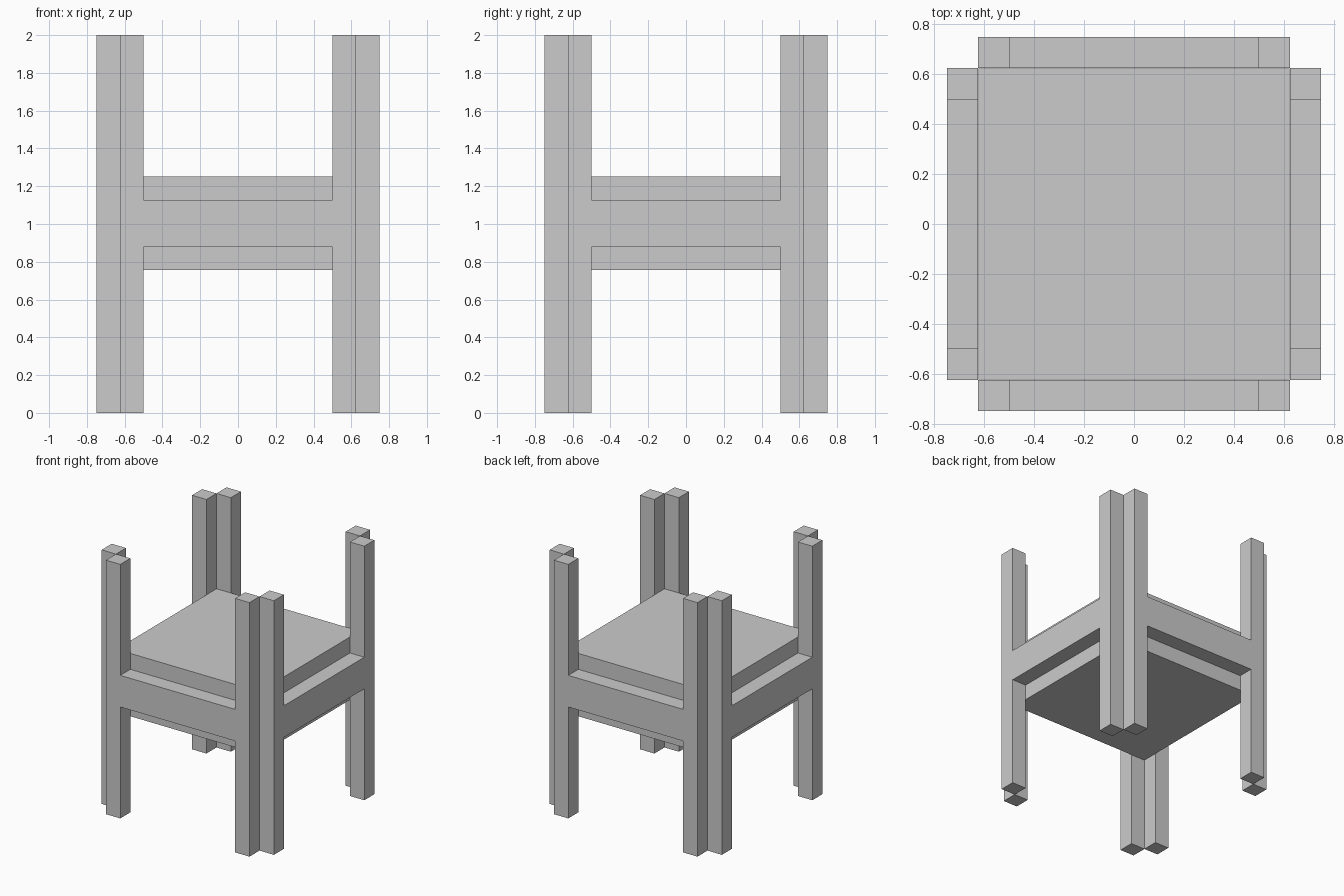
import bpy, bmesh, math
from mathutils import Matrix, Vector

if "Cube" in bpy.data.objects:
    bpy.data.objects.remove(bpy.data.objects["Cube"])

grey = bpy.data.materials.new("light grey")
grey.diffuse_color = (0.6, 0.6, 0.6, 1)
grey.use_nodes = True
grey.node_tree.nodes["Principled BSDF"].inputs["Base Color"].default_value = grey.diffuse_color


def finish(name, bm):
    bmesh.ops.recalc_face_normals(bm, faces=bm.faces)
    mesh = bpy.data.meshes.new(name)
    bm.to_mesh(mesh)
    bm.free()
    mesh.materials.append(grey)
    obj = bpy.data.objects.new(name, mesh)
    bpy.context.collection.objects.link(obj)
    return obj


# Seat: thick square slab
bm = bmesh.new()
bmesh.ops.create_cube(bm, size=1)
bmesh.ops.scale(bm, verts=bm.verts, vec=(1.247, 1.247, 0.495))
bmesh.ops.translate(bm, verts=bm.verts, vec=(0, 0, 1.003))
finish("seat", bm)

# H-shaped side frames: two posts joined by a rail, one per side
OUT, INNER, FRONT, BACK = 0.625, 0.5, -0.75, -0.625
RAIL_LOW, RAIL_HIGH, TOP = 0.877, 1.126, 2.0
half = [(INNER, RAIL_LOW), (INNER, 0), (OUT, 0),
        (OUT, TOP), (INNER, TOP), (INNER, RAIL_HIGH)]
profile = half + [(-x, z) for x, z in reversed(half)]

for i, side in enumerate(("front", "right", "back", "left")):
    bm = bmesh.new()
    face = bm.faces.new([bm.verts.new((x, FRONT, z)) for x, z in profile])
    ext = bmesh.ops.extrude_face_region(bm, geom=[face], use_keep_orig=True)
    moved = [v for v in ext["geom"] if isinstance(v, bmesh.types.BMVert)]
    bmesh.ops.translate(bm, verts=moved, vec=Vector((0, BACK - FRONT, 0)))
    bmesh.ops.rotate(bm, verts=bm.verts, cent=(0, 0, 0),
                     matrix=Matrix.Rotation(i * math.pi / 2, 3, 'Z'))
    finish(side + "_leg_frame", bm)
